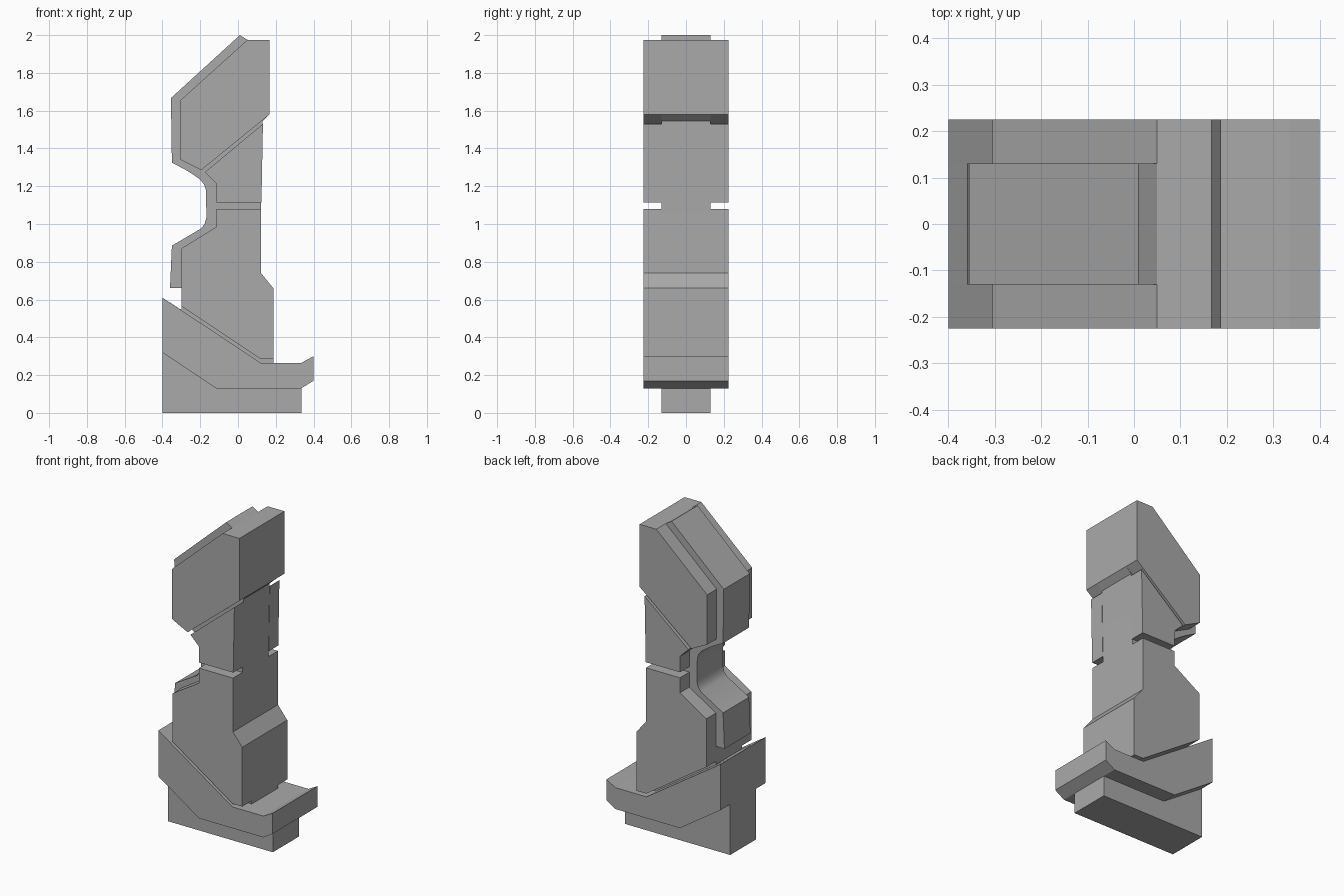
import bpy
import bmesh
import math

cube = bpy.data.objects.get("Cube")
if cube:
    bpy.data.objects.remove(cube)

CORE = 0.13   # half thickness of the inner slab
OUTER = 0.225  # outer face of the side plates

grey = bpy.data.materials.new("plain_grey")
grey.use_nodes = True
colour = (0.4, 0.4, 0.4, 1)
grey.diffuse_color = colour
grey.node_tree.nodes["Principled BSDF"].inputs["Base Color"].default_value = colour


def slab(name, profile, y0, y1):
    """Extrude an x-z outline from y0 to y1."""
    bm = bmesh.new()
    face = bm.faces.new([bm.verts.new((x, y0, z)) for x, z in profile])
    grown = bmesh.ops.extrude_face_region(bm, geom=[face])["geom"]
    moved = [v for v in grown if isinstance(v, bmesh.types.BMVert)]
    bmesh.ops.translate(bm, verts=moved, vec=(0, y1 - y0, 0))
    bmesh.ops.recalc_face_normals(bm, faces=bm.faces)
    mesh = bpy.data.meshes.new(name)
    bm.to_mesh(mesh)
    bm.free()
    mesh.materials.append(grey)
    obj = bpy.data.objects.new(name, mesh)
    bpy.context.collection.objects.link(obj)
    bpy.ops.object.select_all(action="DESELECT")
    obj.select_set(True)
    bpy.context.view_layer.objects.active = obj
    bpy.ops.object.shade_smooth_by_angle(angle=math.radians(28))


toe = [(0.335, 0.13), (0.4, 0.17), (0.4, 0.3), (0.335, 0.265)]

# Inner slab: foot, leg, rounded waist and head in one outline
rounded_waist = [(-0.28, 1.288), (-0.235, 1.26), (-0.2, 1.235), (-0.18, 1.21),
                 (-0.17, 1.18), (-0.167, 1.035), (-0.177, 1.0), (-0.196, 0.976)]
slab("inner_slab",
     [(-0.4, 0), (0.335, 0)] + toe +
     [(0.187, 0.265), (0.187, 0.66), (0.122, 0.74), (0.122, 1.1), (0.13, 1.545),
      (0.167, 1.58), (0.167, 1.975), (0.05, 1.975), (0.01, 2.0),
      (-0.355, 1.667), (-0.35, 1.325)] + rounded_waist +
     [(-0.35, 0.885), (-0.36, 0.66), (-0.3, 0.66), (-0.3, 0.545), (-0.4, 0.61)],
     -CORE, CORE)

# Side plates, repeated on both sides
plates = {
    "foot_plate": [(-0.4, 0.32), (-0.115, 0.13)] + toe + [(0.12, 0.265), (-0.4, 0.61)],
    "leg_plate": [(-0.3, 0.565), (0.12, 0.285), (0.187, 0.285), (0.187, 0.66),
                  (0.122, 0.74), (0.122, 1.08), (-0.115, 1.08), (-0.115, 0.985),
                  (-0.3, 0.87)],
    "waist_plate": [(-0.115, 1.115), (0.124, 1.115), (0.132, 1.53),
                    (-0.175, 1.275), (-0.115, 1.215)],
    "head_plate": [(-0.305, 1.34), (-0.195, 1.285), (0.167, 1.58),
                   (0.167, 1.975), (0.05, 1.975), (-0.305, 1.655)],
}
for name, profile in plates.items():
    slab("front_" + name, profile, -OUTER, -CORE)
    slab("back_" + name, profile, CORE, OUTER)
